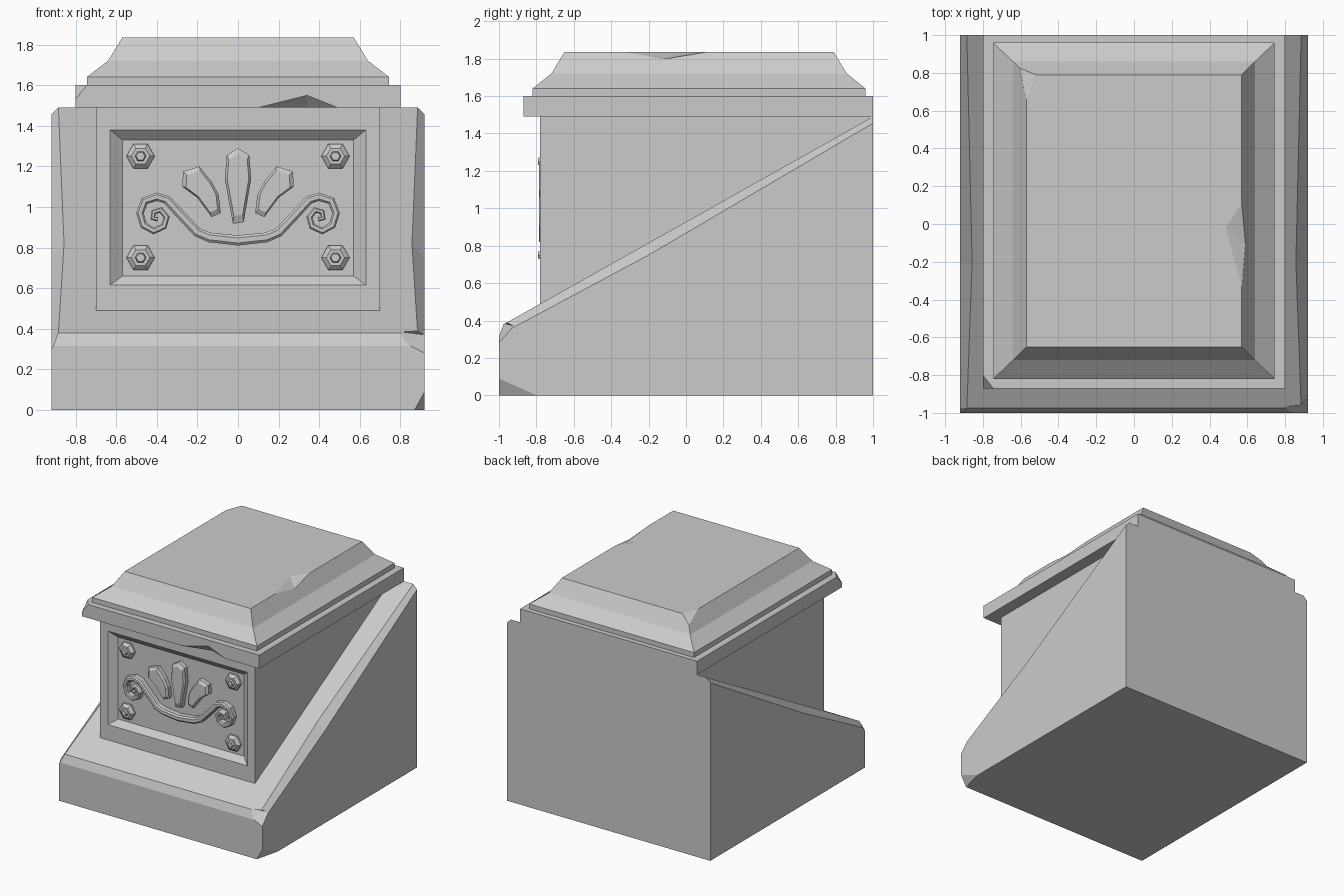
import bpy, bmesh
from math import cos, sin, pi
from mathutils import Vector

if "Cube" in bpy.data.objects:
    bpy.data.objects.remove(bpy.data.objects["Cube"])

BACK, FRONT = -0.735, -0.785      # panel floor and relief front (y)


def finish(name, bm):
    bmesh.ops.recalc_face_normals(bm, faces=bm.faces[:])
    me = bpy.data.meshes.new(name)
    bm.to_mesh(me)
    bm.free()
    ob = bpy.data.objects.new(name, me)
    bpy.context.collection.objects.link(ob)
    return ob


def loft(name, rings):
    """Skin a list of equal-length point rings and cap both ends."""
    bm = bmesh.new()
    vs = [[bm.verts.new(p) for p in r] for r in rings]
    n = len(vs[0])
    for a, b in zip(vs, vs[1:]):
        for i in range(n):
            j = (i + 1) % n
            bm.faces.new((a[i], a[j], b[j], b[i]))
    bm.faces.new(vs[0])
    bm.faces.new(vs[-1])
    return finish(name, bm)


def rect_xy(x, y0, y1, z):
    return [(-x, y0, z), (x, y0, z), (x, y1, z), (-x, y1, z)]


def rect_xz(x, z0, z1, y):
    return [(-x, y, z0), (x, y, z0), (x, y, z1), (-x, y, z1)]


def mirror_x(ob):
    ob.modifiers.new("Mirror", 'MIRROR').use_mirror_merge = False


def chip(target, points):
    """Knock a flake off the target: subtract the hull of the points."""
    bm = bmesh.new()
    for p in points:
        bm.verts.new(p)
    bmesh.ops.convex_hull(bm, input=bm.verts[:])
    cutter = finish("chip_cutter", bm)
    cutter.hide_render = True
    mod = target.modifiers.new("Chip", 'BOOLEAN')
    mod.operation, mod.solver, mod.object = 'DIFFERENCE', 'EXACT', cutter
    bpy.context.view_layer.objects.active = target
    bpy.ops.object.modifier_apply(modifier=mod.name)
    bpy.data.objects.remove(cutter)


# Sloping base with worn chamfers: y, inner half width, top z, side z
sections = [(-1, .91, .315, .295), (-.975, .885, .38, .335),
            (-.2, .857, .815, .75), (1, .885, 1.49, 1.455)]
base = loft("sloped_base", [
    [(-.92, y, 0), (-.92, y, s), (-w, y, t), (w, y, t), (.92, y, s), (.92, y, 0)]
    for y, w, t, s in sections])
chip(base, [(.92, -1, .09), (.87, -1, 0), (.92, -.8, 0), (1, -1.1, -.1)])
chip(base, [(.92, -1.0, .28), (.82, -1.0, .33), (.80, -.97, .385),
            (.92, -.92, .37), (1.0, -1.08, .48)])

# Body block with recessed front panel
loft("body_block", [
    rect_xz(.70, .3, 1.49, .98), rect_xz(.70, .3, 1.49, -.78),
    rect_xz(.63, .615, 1.38, -.78), rect_xz(.57, .66, 1.33, BACK)])

# Cornice slab
slab = loft("cornice_slab", [rect_xy(.80, -.87, 1, 1.49), rect_xy(.80, -.87, 1, 1.6)])
chip(slab, [(.10, -.87, 1.49), (.34, -.87, 1.55), (.49, -.87, 1.49),
            (.34, -.81, 1.49), (.32, -.95, 1.42)])
chip(slab, [(-.8, -.87, 1.53), (-.745, -.87, 1.6), (-.8, -.8, 1.6), (-.9, -.97, 1.7)])

# Stepped cap
cap = loft("top_cap", [
    rect_xy(.745, -.82, .96, 1.6), rect_xy(.745, -.82, .96, 1.64),
    rect_xy(.64, -.72, .86, 1.72), rect_xy(.57, -.65, .79, 1.835)])
chip(cap, [(.57, .11, 1.835), (.485, -.02, 1.835), (.57, -.33, 1.835),
           (.59, -.11, 1.797), (.7, -.1, 1.95)])
chip(cap, [(-.57, .66, 1.835), (-.52, .79, 1.835), (-.605, .825, 1.775), (-.7, .9, 1.95)])


# Petals of the relief
def petal(name, pts):
    cx = sum(p[0] for p in pts) / len(pts)
    cz = sum(p[1] for p in pts) / len(pts)

    def ring(k, y):
        return [(cx + (x - cx) * k, y, cz + (z - cz) * k) for x, z in pts]
    return loft(name, [ring(1, BACK + .005), ring(1, FRONT + .015), ring(.82, FRONT)])


petal("centre_petal", [(0, 1.29), (.055, 1.255), (.065, 1.14), (.028, .925),
                       (-.025, .917), (-.065, 1.14), (-.055, 1.255)])
mirror_x(petal("side_petals", [(.19, 1.2), (.27, 1.175), (.275, 1.1), (.2, 1.045),
                               (.13, .95), (.085, .97), (.095, 1.06), (.13, 1.125)]))

# Scroll band: trapezoid section swept along a mirrored path
half = [(.14, .85), (.20, .875), (.29, .97), (.35, 1.035), (.40, 1.05), (.46, 1.03),
        (.483, .97), (.465, .91), (.415, .882), (.365, .905), (.352, .95),
        (.38, .985), (.415, .975), (.42, .945), (.395, .94)]
path = [Vector((-x, z)) for x, z in reversed(half)] + [Vector((0, .835))] \
    + [Vector(p) for p in half]
rings = []
for i, p in enumerate(path):
    t = (path[min(i + 1, len(path) - 1)] - path[max(i - 1, 0)]).normalized()
    n = Vector((-t.y, t.x))
    from_centre = abs(i - len(half)) / len(half)
    w = .025 - .013 * from_centre          # tapers into the curl
    rings.append([(p.x + n.x * w * k, y, p.y + n.y * w * k) for k, y in
                  ((-1, BACK + .005), (-1, FRONT + .01), (-.5, FRONT),
                   (.5, FRONT), (1, FRONT + .01), (1, BACK + .005))])
loft("scroll_band", rings)

# Hexagonal corner studs
for label, z in (("lower", .75), ("upper", 1.25)):
    stud = loft(label + "_studs", [
        [(.48 + r * cos(a * pi / 3), y, z + r * sin(a * pi / 3)) for a in range(6)]
        for r, y in ((.07, BACK + .005), (.07, -.75), (.045, -.77), (.028, -.77), (.022, -.79))])
    mirror_x(stud)
